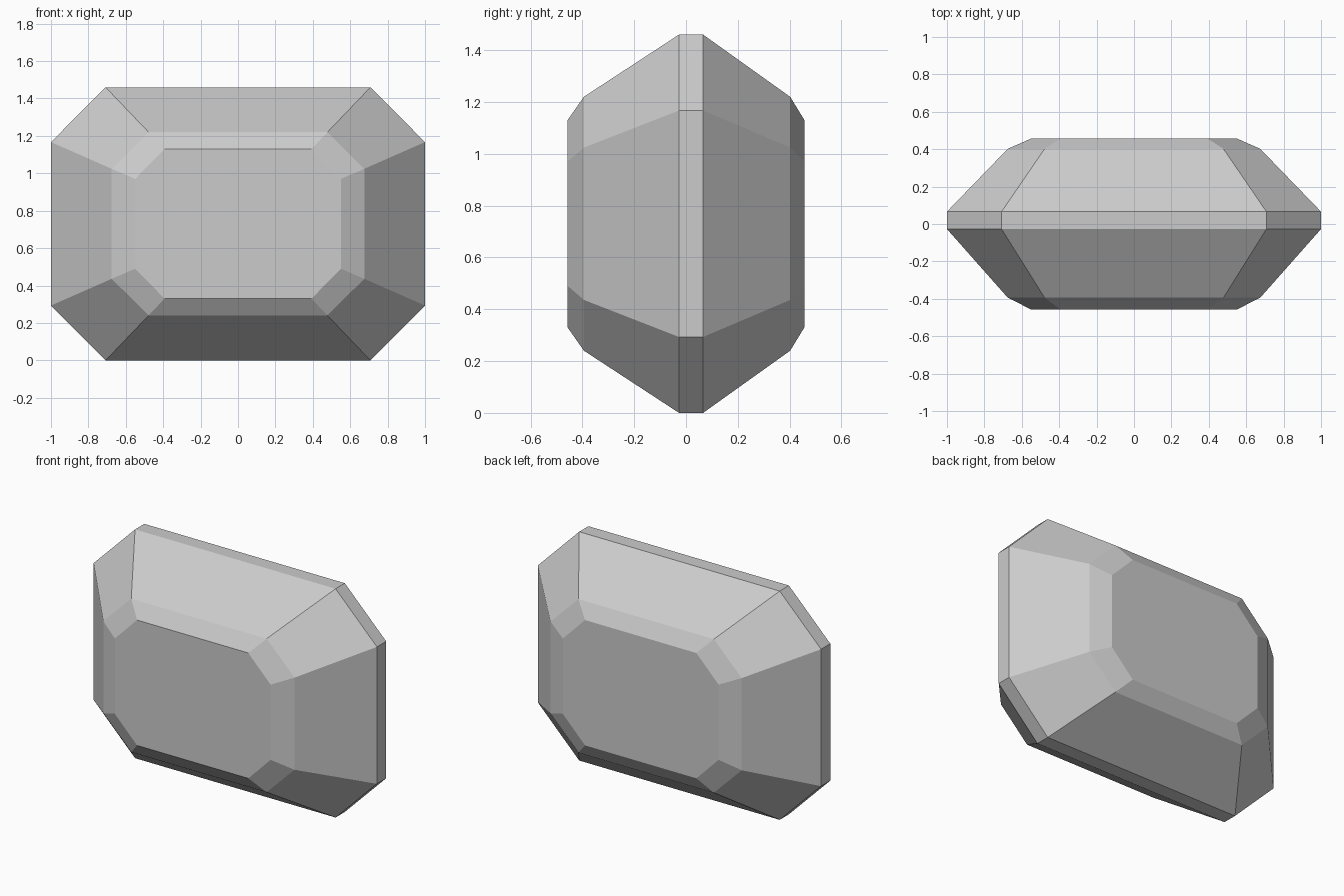
import bpy, bmesh

if "Cube" in bpy.data.objects:
    bpy.data.objects.remove(bpy.data.objects["Cube"])

MID_Z = 0.73


def octagon(bm, y, w, h, cw, ch):
    """Chamfered rectangle: half size w x h, flat edges of half length cw and ch."""
    quarter = [(w, ch), (cw, h)]
    pts = quarter + [(-x, z) for x, z in reversed(quarter)]
    pts += [(-x, -z) for x, z in pts]
    return [bm.verts.new((x, y, z + MID_Z)) for x, z in pts]


# Cut profiles: table, bevel and girdle outlines
table = (0.55, 0.40, 0.393, 0.24)
bevel = (0.675, 0.49, 0.478, 0.294)
girdle = (1.0, 0.73, 0.708, 0.437)
layers = [(-0.457, table), (-0.394, bevel), (-0.027, girdle),
          (0.066, girdle), (0.402, bevel), (0.457, table)]

# Gem body: bridge the outlines from front to back and cap both ends
bm = bmesh.new()
rings = [octagon(bm, y, *outline) for y, outline in layers]
for a, b in zip(rings, rings[1:]):
    for i in range(8):
        j = (i + 1) % 8
        bm.faces.new((a[i], a[j], b[j], b[i]))
bm.faces.new(rings[0])
bm.faces.new(rings[-1])
bmesh.ops.recalc_face_normals(bm, faces=bm.faces)

mesh = bpy.data.meshes.new("gem")
bm.to_mesh(mesh)
bm.free()
bpy.context.collection.objects.link(bpy.data.objects.new("gem", mesh))
